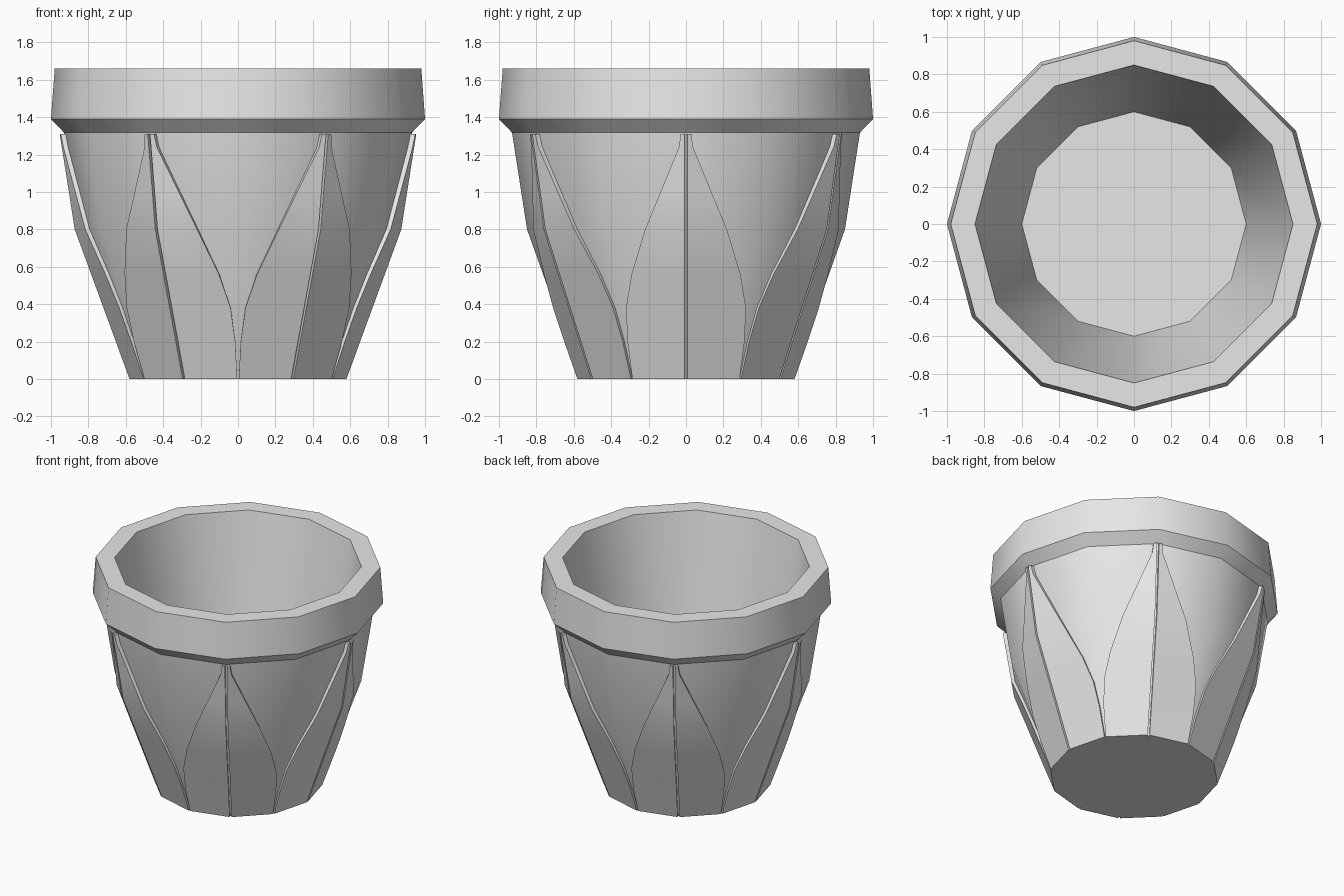
import bpy, bmesh
from math import cos, sin, radians
from mathutils import Vector

if "Cube" in bpy.data.objects:
    bpy.data.objects.remove(bpy.data.objects["Cube"], do_unlink=True)

SIDES = 12
STEP = 360 / SIDES

clay = bpy.data.materials.new("light_grey_clay")
clay.use_nodes = True
clay.diffuse_color = (0.8, 0.8, 0.8, 1)
clay.node_tree.nodes["Principled BSDF"].inputs["Base Color"].default_value = (0.8, 0.8, 0.8, 1)


def ring_point(angle, radius, z):
    a = radians(angle)
    return Vector((radius * cos(a), radius * sin(a), z))


def finish(name, bm):
    bmesh.ops.recalc_face_normals(bm, faces=bm.faces)
    mesh = bpy.data.meshes.new(name)
    bm.to_mesh(mesh)
    bm.free()
    mesh.materials.append(clay)
    ob = bpy.data.objects.new(name, mesh)
    bpy.context.collection.objects.link(ob)
    bpy.ops.object.select_all(action="DESELECT")
    ob.select_set(True)
    bpy.context.view_layer.objects.active = ob
    bpy.ops.object.shade_smooth_by_angle(angle=radians(32))
    return ob


def bridge(bm, rows):
    """Join consecutive closed rows with quads and cap both ends."""
    n = len(rows[0])
    for lo, hi in zip(rows, rows[1:]):
        for i in range(n):
            j = (i + 1) % n
            bm.faces.new((lo[i], lo[j], hi[j], hi[i]))
    bm.faces.new(rows[0])
    bm.faces.new(rows[-1])


# Pot: underside, tapered wall, chamfered rim, inner wall and floor (radius, z)
profile = [(0.565, 0), (0.85, 0.8), (0.93, 1.317), (1.0, 1.39),
           (0.98, 1.66), (0.85, 1.66), (0.6, 0.15)]
bm = bmesh.new()
bridge(bm, [[bm.verts.new(ring_point(i * STEP, r, z)) for i in range(SIDES)]
            for r, z in profile])
finish("pot", bm)

# Half leaves: z, outer radius, share of the pot side that is covered
leaf_rows = [(0, 0.582, 0.985), (0.2, 0.655, 0.955), (0.38, 0.721, 0.89),
             (0.56, 0.787, 0.74), (0.8, 0.875, 0.5), (1.0, 0.906, 0.3),
             (1.24, 0.944, 0.08), (1.31, 0.955, 0.06)]
GAP = 0.007     # half width of the slit along the leaf centre
DEPTH = 0.035   # panels sink slightly into the pot wall


def half_leaf(bm, tip, side):
    rows = []
    for z, radius, cover in leaf_rows:
        def at(r, t):
            return ring_point(tip, r, z).lerp(ring_point(tip + side * STEP, r, z), t)
        start = GAP / (radius * 0.52)
        inner = radius - DEPTH
        rows.append([bm.verts.new(p) for p in (
            at(inner, start), at(inner, cover), at(radius, cover), at(radius, start))])
    bridge(bm, rows)


for k in range(SIDES // 2):
    bm = bmesh.new()
    for side in (-1, 1):
        half_leaf(bm, 2 * k * STEP, side)
    finish(f"leaf_{k + 1}", bm)
